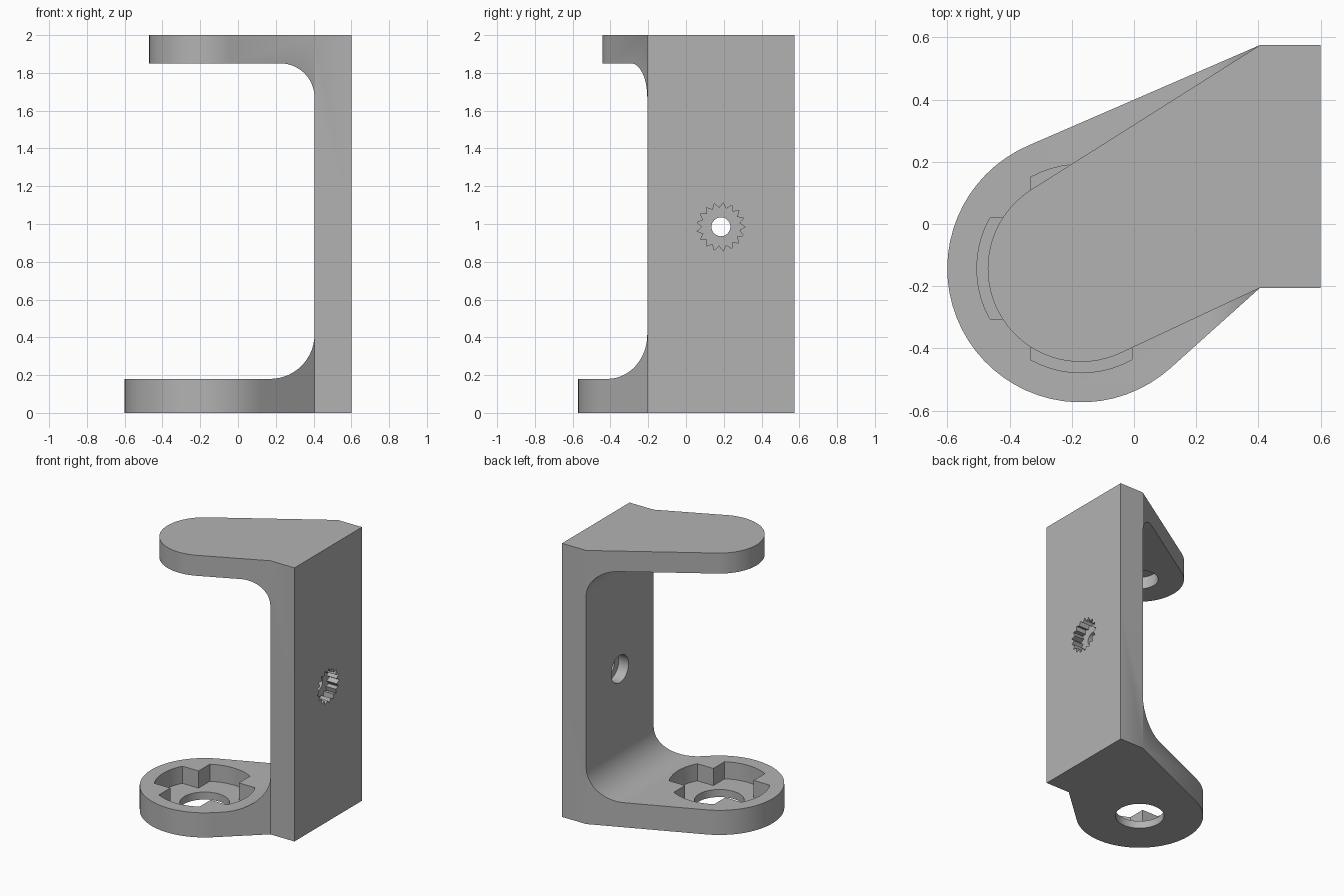
import bpy, bmesh
from math import sin, cos, pi, atan2, acos, asin, hypot

if "Cube" in bpy.data.objects:
    bpy.data.objects.remove(bpy.data.objects["Cube"], do_unlink=True)

CX, CY = -0.17, -0.143          # arm pivot axis
FRONT, BACK = -0.205, 0.575     # plate depth range
INNER, OUTER = 0.405, 0.6       # plate thickness range
HOLE_Y, HOLE_Z = 0.185, 0.985   # plate hole centre

grey = bpy.data.materials.new("grey")
grey.use_nodes = True
colour = (0.45, 0.45, 0.45, 1)
grey.diffuse_color = colour
grey.node_tree.nodes["Principled BSDF"].inputs["Base Color"].default_value = colour


def arc(cx, cy, r, start, end, n):
    return [(cx + r * cos(start + (end - start) * i / n),
             cy + r * sin(start + (end - start) * i / n)) for i in range(n + 1)]


def circle(cx, cy, r, n=48):
    return arc(cx, cy, r, 0, 2 * pi, n)[:-1]


def prism(name, points, lo, hi, axis="z"):
    """Extrude a closed 2D outline between lo and hi along an axis."""
    place = {"x": lambda u, v, w: (w, u, v),
             "y": lambda u, v, w: (u, w, v),
             "z": lambda u, v, w: (u, v, w)}[axis]
    bm = bmesh.new()
    face = bm.faces.new([bm.verts.new(place(u, v, lo)) for u, v in points])
    top = bmesh.ops.extrude_face_region(bm, geom=[face])["geom"]
    shift = place(0, 0, hi - lo)
    bmesh.ops.translate(bm, vec=shift, verts=[g for g in top if isinstance(g, bmesh.types.BMVert)])
    bmesh.ops.recalc_face_normals(bm, faces=bm.faces)
    mesh = bpy.data.meshes.new(name)
    bm.to_mesh(mesh)
    bm.free()
    mesh.materials.append(grey)
    obj = bpy.data.objects.new(name, mesh)
    bpy.context.collection.objects.link(obj)
    return obj


def combine(target, other, operation):
    """Apply a boolean and discard the helper."""
    mod = target.modifiers.new(operation.lower(), "BOOLEAN")
    mod.operation, mod.solver, mod.object = operation, "EXACT", other
    bpy.context.view_layer.objects.active = target
    bpy.ops.object.modifier_apply(modifier=mod.name)
    bpy.data.objects.remove(other, do_unlink=True)


def arm_outline(r):
    """Plate section with straight sides running tangent to the arm's round end."""
    def tangent(y, side):
        dx, dy = INNER - CX, y - CY
        return atan2(dy, dx) + side * acos(r / hypot(dx, dy))
    end = arc(CX, CY, r, tangent(BACK, 1), tangent(FRONT, -1) + 2 * pi, 36)
    return [(OUTER, FRONT), (OUTER, BACK), (INNER, BACK)] + end + [(INNER, FRONT)]


# Bracket body: wide lower arm and narrow upper arm on one plate
bracket = prism("bracket", arm_outline(0.43), 0, 1)
combine(bracket, prism("upper_half", arm_outline(0.30), 1, 2), "UNION")

# Opening between the arms, with a fillet at each inner corner
low, high, r_low, r_high = 0.18, 1.85, 0.235, 0.18
opening = [(-1, high), (-1, low)]
opening += arc(INNER - r_low, low + r_low, r_low, -pi / 2, 0, 14)
opening += arc(INNER - r_high, high - r_high, r_high, 0, pi / 2, 14)
combine(bracket, prism("opening", opening, -1, 1, "y"), "DIFFERENCE")

# Cross-shaped pocket with rounded lobe ends, over a round through hole
half, reach = 0.163, 0.335
spread = asin(half / reach)
cross = []
for k in range(4):
    a = k * pi / 2
    cross += arc(CX, CY, reach, a - spread, a + spread, 10)
    cross.append((CX + half * 2 ** 0.5 * cos(a + pi / 4), CY + half * 2 ** 0.5 * sin(a + pi / 4)))
combine(bracket, prism("cross_pocket", cross, 0.055, 0.3), "DIFFERENCE")
combine(bracket, prism("lower_hole", circle(CX, CY, 0.165), -0.1, 0.1), "DIFFERENCE")

# Blind pivot hole under the upper arm
combine(bracket, prism("pivot_hole", circle(CX, CY, 0.125), 1.8, 1.94), "DIFFERENCE")

# Plate hole: toothed socket outside, round recess inside, small bore between
teeth = 17
star = []
for i in range(2 * teeth):
    r, a = (0.1 if i % 2 else 0.128), pi * i / teeth
    star.append((HOLE_Y + r * cos(a), HOLE_Z + r * sin(a)))
combine(bracket, prism("toothed_socket", star, 0.52, 0.7, "x"), "DIFFERENCE")
combine(bracket, prism("round_recess", circle(HOLE_Y, HOLE_Z, 0.1), 0.3, 0.485, "x"), "DIFFERENCE")
combine(bracket, prism("bore", circle(HOLE_Y, HOLE_Z, 0.05, 32), 0.3, 0.7, "x"), "DIFFERENCE")

# Smooth the curved faces, keep the edges sharp
bpy.ops.object.select_all(action="DESELECT")
bracket.select_set(True)
bpy.context.view_layer.objects.active = bracket
bpy.ops.object.shade_smooth_by_angle()
